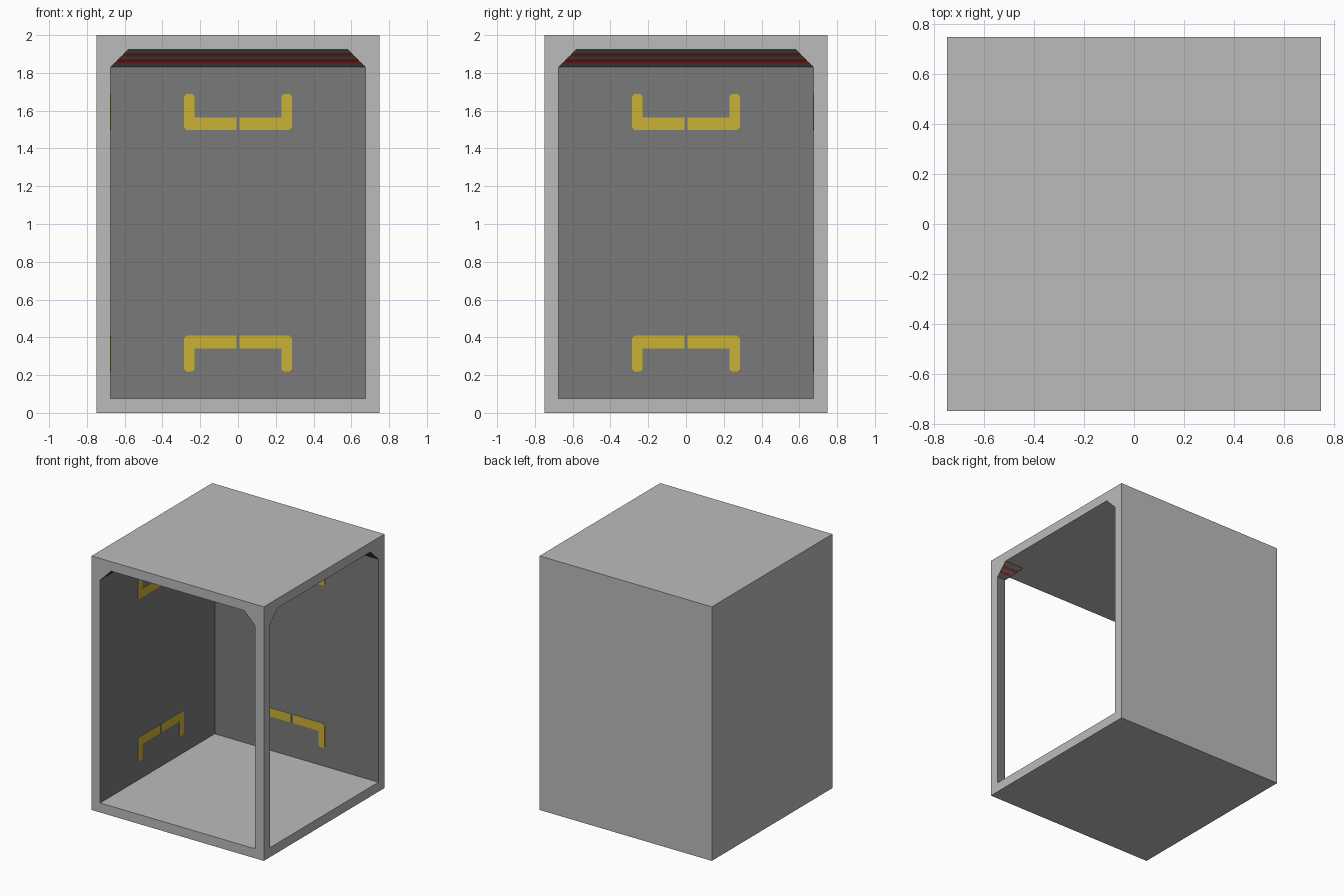
import bpy, bmesh
from mathutils import Vector

if "Cube" in bpy.data.objects:
    bpy.data.objects.remove(bpy.data.objects["Cube"])


def material(name, r, g, b):
    m = bpy.data.materials.new(name)
    m.diffuse_color = (r, g, b, 1)
    m.use_nodes = True
    m.node_tree.nodes["Principled BSDF"].inputs["Base Color"].default_value = m.diffuse_color
    return m


LIGHT = material("light_grey", 0.50, 0.50, 0.50)
DARK = material("dark_grey", 0.195, 0.195, 0.195)
TRIM = material("charcoal_trim", 0.14, 0.14, 0.14)
RED = material("red", 0.42, 0.025, 0.025)
YELLOW = material("yellow", 0.60, 0.45, 0.035)

H = 0.75            # outer half width
I = 0.675           # inner half width
C = 0.58            # inner edge of the sloped strips
Z0, ZC, Z1 = 0.075, 1.83, 1.925   # floor, strip bottom, ceiling


def finish(name, bm, mats, rule=None):
    bmesh.ops.recalc_face_normals(bm, faces=bm.faces)
    bm.normal_update()
    if rule:
        for f in bm.faces:
            f.material_index = 1 if rule(f.normal) else 0
    me = bpy.data.meshes.new(name)
    bm.to_mesh(me)
    bm.free()
    for m in mats:
        me.materials.append(m)
    ob = bpy.data.objects.new(name, me)
    bpy.context.collection.objects.link(ob)
    return ob


def prism(name, bottom, top, mats, rule=None):
    """Solid between two matching polygons."""
    bm = bmesh.new()
    a = [bm.verts.new(p) for p in bottom]
    b = [bm.verts.new(p) for p in top]
    n = len(a)
    bm.faces.new(a)
    bm.faces.new(b)
    for i in range(n):
        bm.faces.new((a[i], a[(i + 1) % n], b[(i + 1) % n], b[i]))
    return finish(name, bm, mats, rule)


def box(name, x0, x1, y0, y1, z0, z1, rule=None):
    ring = [(x0, y0), (x1, y0), (x1, y1), (x0, y1)]
    return prism(name, [(x, y, z0) for x, y in ring], [(x, y, z1) for x, y in ring],
                 [LIGHT, DARK], rule)


# Cabin shell: dark inner wall faces, open at front and right
box("floor", -H, H, -H, H, 0, Z0)
box("ceiling", -H, H, -H, H, Z1, 2)
box("back_wall", -H, H, I, H, Z0, Z1, lambda n: n.y < -0.9)
box("left_wall", -H, -I, -H, I, Z0, Z1, lambda n: n.x > 0.9)
box("corner_post", I, H, -H, -I, Z0, Z1, lambda n: n.x < -0.9 or n.y > 0.9)


# Sloped strips under the ceiling
def sloped(n):
    return n.z < -0.3 and n.z > -0.9


prof = [(I, ZC), (I, Z1), (C, Z1)]
prism("back_strip", [(-I, y, z) for y, z in prof], [(H, y, z) for y, z in prof],
      [LIGHT, TRIM], sloped)
prism("left_strip", [(-y, I, z) for y, z in prof], [(-y, -H, z) for y, z in prof],
      [LIGHT, TRIM], sloped)
prism("corner_bracket", [(I, -I, ZC), (H, -I, ZC), (H, -H, ZC), (I, -H, ZC)],
      [(C, -C, Z1), (H, -C, Z1), (H, -H, Z1), (C, -H, Z1)], [LIGHT, TRIM], sloped)


# Red lines on each slope: bottom edge ends, top edge ends, outward direction
slopes = {
    "back": ((-I, I), (H, I), (-C, C), (H, C), (0, -1, -1)),
    "left": ((-I, I), (-I, -H), (-C, C), (-C, -H), (1, 0, -1)),
    "bracket_side": ((I, -I), (H, -I), (C, -C), (H, -C), (0, 1, -1)),
    "bracket_front": ((I, -I), (I, -H), (C, -C), (C, -H), (-1, 0, -1)),
}
for name, (b0, b1, t0, t1, out) in slopes.items():
    lo = [Vector((*b0, ZC)), Vector((*b1, ZC))]
    hi = [Vector((*t0, Z1)), Vector((*t1, Z1))]
    off = Vector(out).normalized() * 0.002
    for k, z in enumerate((1.861, 1.893)):
        u, v = ((z + d - ZC) / (Z1 - ZC) for d in (-0.006, 0.006))
        quad = [lo[0].lerp(hi[0], u), lo[1].lerp(hi[1], u),
                lo[1].lerp(hi[1], v), lo[0].lerp(hi[0], v)]
        prism(f"{name}_red_line_{k + 1}", quad, [p + off for p in quad], [RED])


# Yellow bracket marks, two mirrored halves each, on back and left walls
half = [(0.008, 0), (0.27, 0), (0.285, 0.015), (0.285, 0.178), (0.275, 0.19),
        (0.24, 0.19), (0.23, 0.178), (0.23, 0.068), (0.008, 0.068)]
D = I - 0.003
for level, z0, up in (("upper", 1.497, 1), ("lower", 0.41, -1)):
    for side, s in (("a", -1), ("b", 1)):
        pts = [(s * p, z0 + up * q) for p, q in half]
        prism(f"back_{level}_mark_{side}", [(p, I, q) for p, q in pts],
              [(p, D, q) for p, q in pts], [YELLOW])
        prism(f"left_{level}_mark_{side}", [(-I, p, q) for p, q in pts],
              [(-D, p, q) for p, q in pts], [YELLOW])
